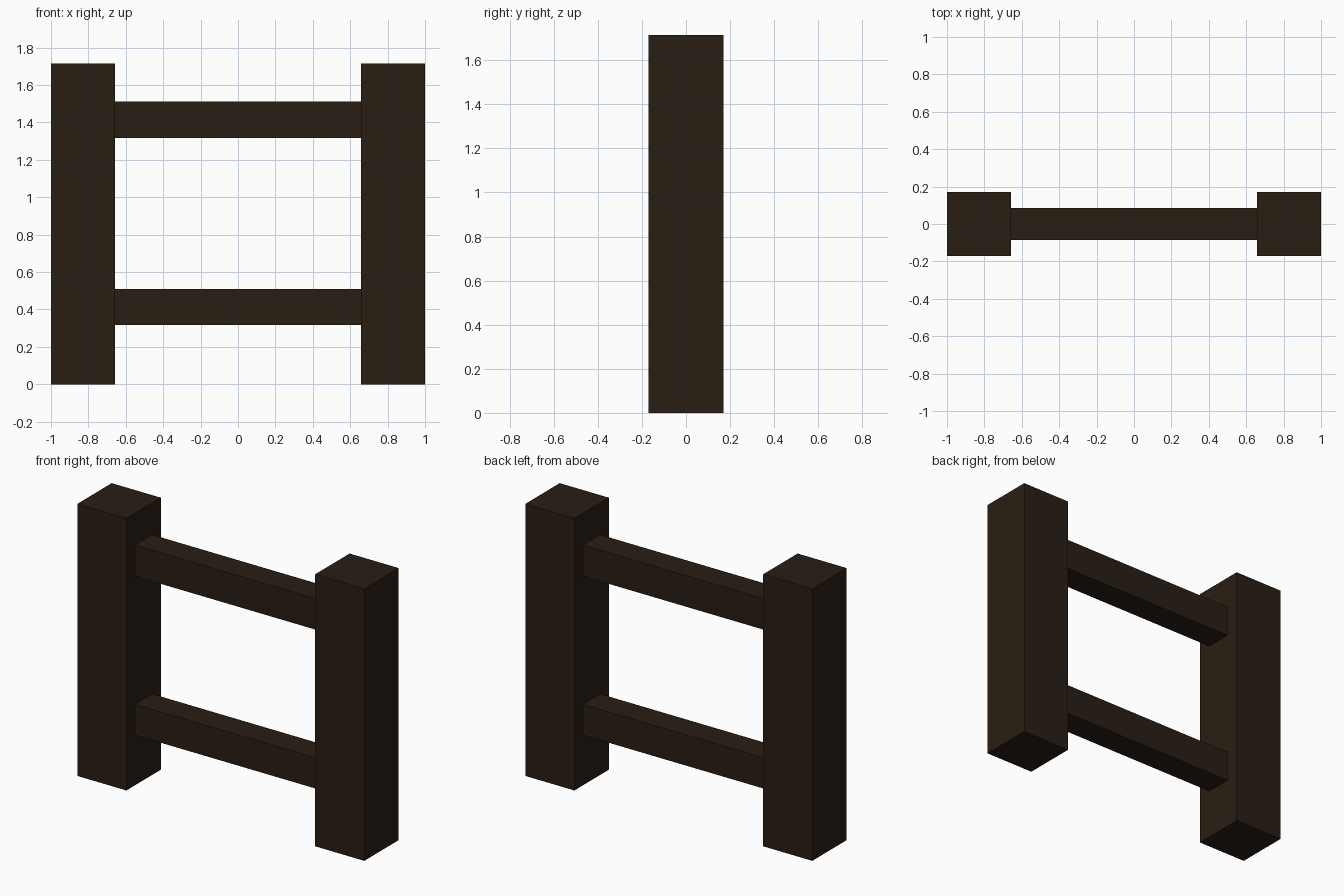
import bpy

if "Cube" in bpy.data.objects:
    bpy.data.objects.remove(bpy.data.objects["Cube"])

wood = bpy.data.materials.new("dark_wood")
wood.diffuse_color = (0.022, 0.013, 0.007, 1)
wood.use_nodes = True
wood.node_tree.nodes["Principled BSDF"].inputs["Base Color"].default_value = wood.diffuse_color

POST = 0.342      # square post width
HEIGHT = 1.714
RAIL_DEPTH = 0.171


def box(name, size, centre):
    bpy.ops.mesh.primitive_cube_add(size=1, location=centre)
    ob = bpy.context.object
    ob.name = name
    ob.scale = size
    bpy.ops.object.transform_apply(location=False, rotation=False, scale=True)
    ob.data.materials.append(wood)
    return ob


# Square posts at both ends
for side, sign in (("left", -1), ("right", 1)):
    box(f"{side}_post", (POST, POST, HEIGHT), (sign * (1 - POST / 2), 0, HEIGHT / 2))

# Two rails spanning between the posts' inner faces
span = 2 - 2 * POST
for name, z0, z1 in (("lower_rail", 0.316, 0.510), ("upper_rail", 1.317, 1.513)):
    box(name, (span, RAIL_DEPTH, z1 - z0), (0, 0, (z0 + z1) / 2))
